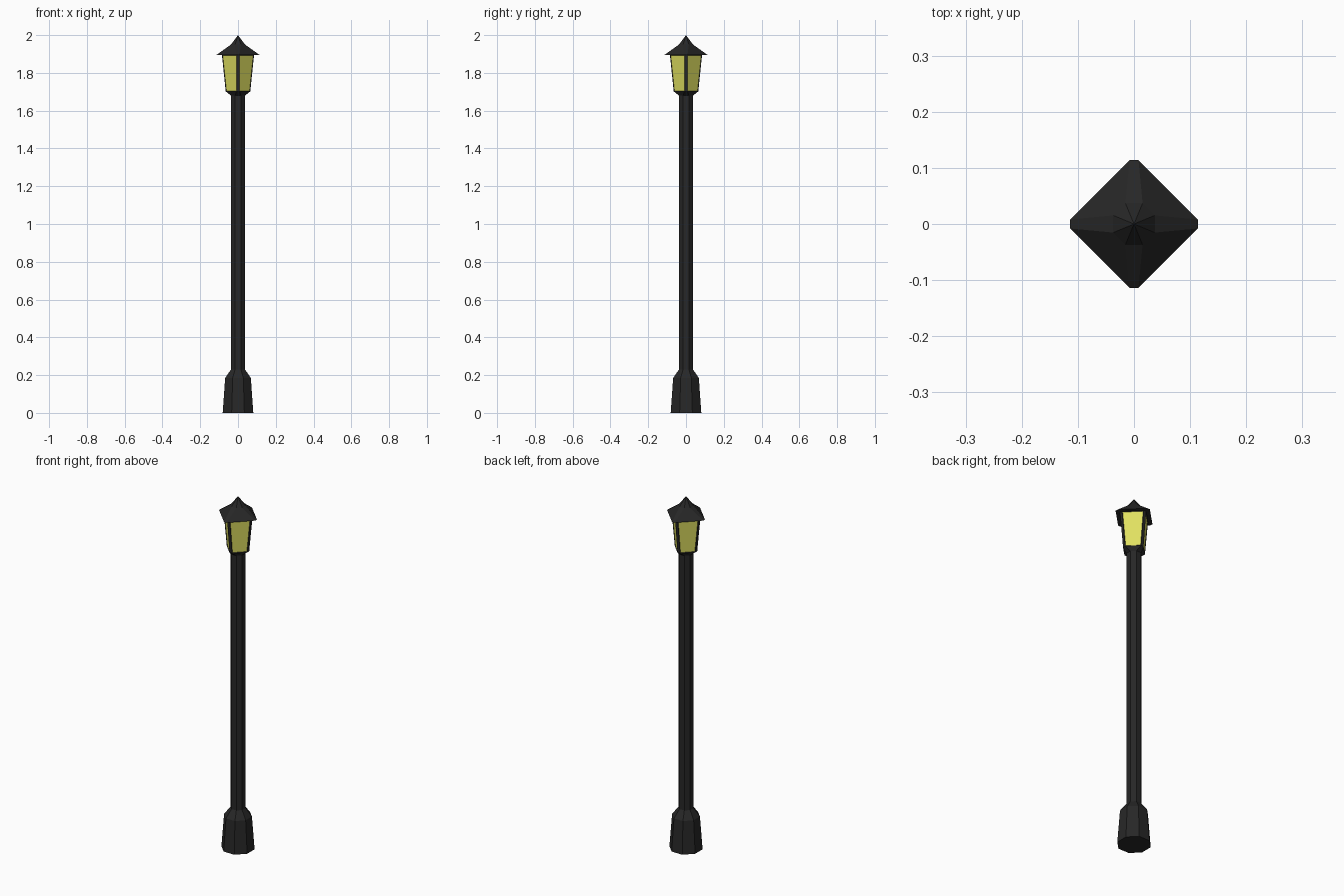
import bpy, bmesh
from math import tan, pi

if "Cube" in bpy.data.objects:
    bpy.data.objects.remove(bpy.data.objects["Cube"])

K = tan(pi / 8)  # half side / apothem of a regular octagon


def material(name, color):
    m = bpy.data.materials.new(name)
    m.diffuse_color = color
    m.use_nodes = True
    m.node_tree.nodes["Principled BSDF"].inputs["Base Color"].default_value = m.diffuse_color
    return m


iron = material("black_iron", (0.02, 0.02, 0.02, 1))
glow = material("yellow_glass", (0.75, 0.75, 0.12, 1))


def ring(bm, z, a, b):
    """Eight-sided ring: flats of half width b facing the axes at distance a."""
    pts = [(a, -b), (a, b), (b, a), (-b, a), (-a, b), (-a, -b), (-b, -a), (b, -a)]
    return [bm.verts.new((x, y, z)) for x, y in pts]


def loft(bm, sections):
    """Skin consecutive rings; returns the rings and the side faces per band."""
    rings = [ring(bm, *s) for s in sections]
    bands = []
    for lo, hi in zip(rings, rings[1:]):
        bands.append([bm.faces.new((lo[i], lo[(i + 1) % 8], hi[(i + 1) % 8], hi[i]))
                      for i in range(8)])
    return rings, bands


def finish(bm, name, *mats):
    bmesh.ops.recalc_face_normals(bm, faces=bm.faces[:])
    me = bpy.data.meshes.new(name)
    bm.to_mesh(me)
    bm.free()
    for m in mats:
        me.materials.append(m)
    ob = bpy.data.objects.new(name, me)
    bpy.context.collection.objects.link(ob)
    return ob


# Post: flared foot and octagonal pole
bm = bmesh.new()
rings, _ = loft(bm, [(z, r, r * K) for z, r in
                     [(0, 0.081), (0.185, 0.068), (0.23, 0.037), (1.68, 0.037)]])
bm.faces.new(rings[0][::-1])
finish(bm, "post", iron)

# Lantern: tray, then a tapered diamond box with clipped corners and recessed panes
bm = bmesh.new()
rings, bands = loft(bm, [(1.68, 0.037, 0.037 * K),
                         (1.702, 0.065, 0.008),
                         (1.895, 0.085, 0.008)])
bm.normal_update()
panes = bands[1][1::2]
bmesh.ops.inset_individual(bm, faces=panes, thickness=0.004, depth=-0.003)
for f in panes:
    f.material_index = 1
finish(bm, "lantern", iron, glow)

# Roof: overhanging diamond rising concavely to an octagonal point
bm = bmesh.new()
rings, _ = loft(bm, [(1.895, 0.114, 0.008), (1.95, 0.037, 0.037 * K)])
bm.faces.new(rings[0][::-1])
tip = bm.verts.new((0, 0, 2.0))
for i in range(8):
    bm.faces.new((rings[1][i], rings[1][(i + 1) % 8], tip))
finish(bm, "roof", iron)
